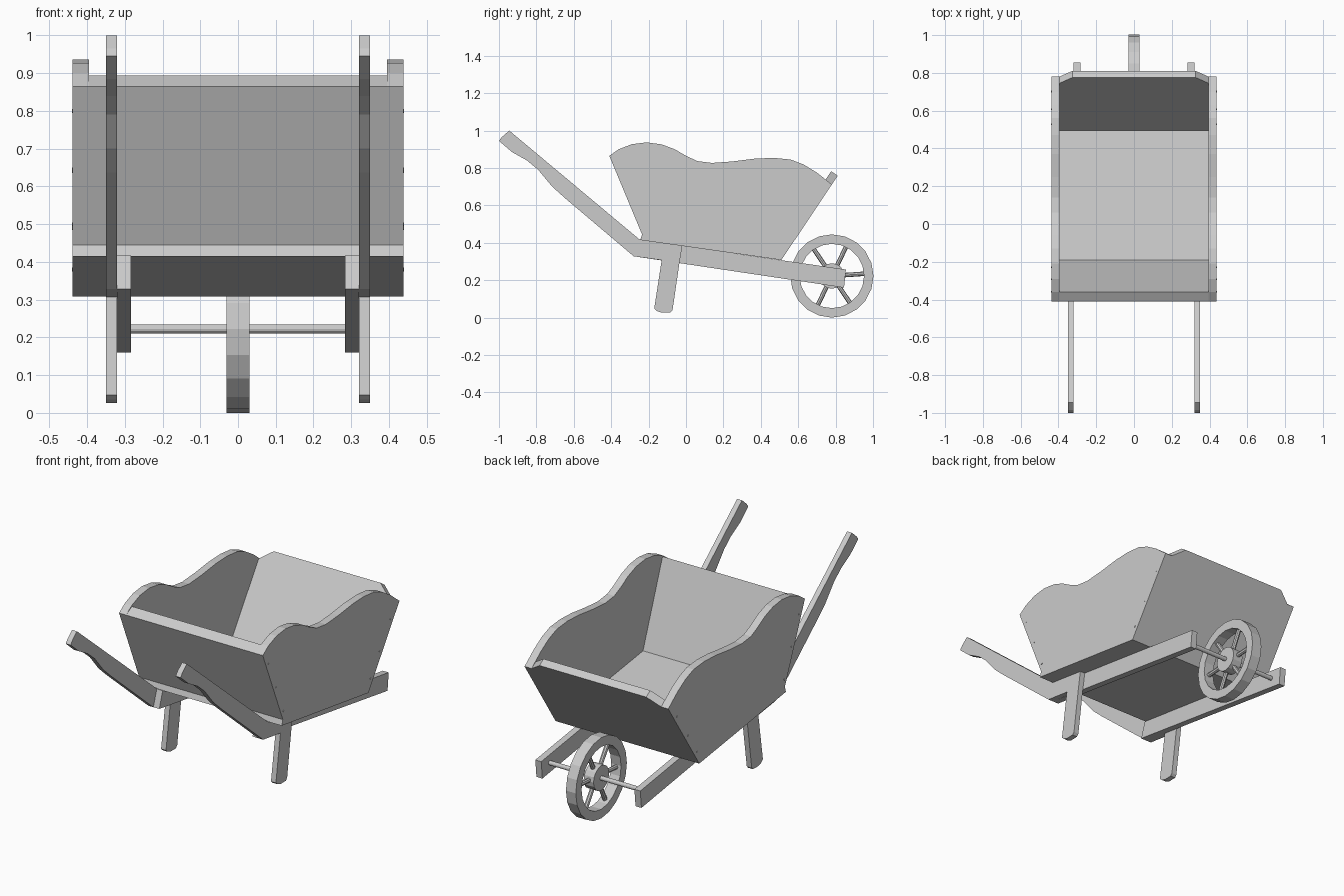
import bpy, bmesh, math
from mathutils import Vector, Matrix

if "Cube" in bpy.data.objects:
    bpy.data.objects.remove(bpy.data.objects["Cube"])


def finish(bm, name, mirror=False):
    bmesh.ops.remove_doubles(bm, verts=bm.verts, dist=1e-5)
    bmesh.ops.recalc_face_normals(bm, faces=bm.faces)
    me = bpy.data.meshes.new(name)
    bm.to_mesh(me)
    bm.free()
    ob = bpy.data.objects.new(name, me)
    bpy.context.collection.objects.link(ob)
    if mirror:
        ob.modifiers.new("Mirror", 'MIRROR')
    return ob


def prism(name, points, offset, mirror=False):
    """Extrude a flat 3D outline along an offset."""
    bm = bmesh.new()
    face = bm.faces.new([bm.verts.new(p) for p in points])
    ext = bmesh.ops.extrude_face_region(bm, geom=[face], use_keep_orig=True)
    verts = [g for g in ext['geom'] if isinstance(g, bmesh.types.BMVert)]
    bmesh.ops.translate(bm, verts=verts, vec=offset)
    return finish(bm, name, mirror)


def side_board(name, yz, x0, x1, mirror=True):
    return prism(name, [(x0, y, z) for y, z in yz], (x1 - x0, 0, 0), mirror)


def add_rod(bm, a, b, r, n):
    a, b = Vector(a), Vector(b)
    d = b - a
    mat = Matrix.Translation((a + b) / 2) @ d.to_track_quat('Z', 'Y').to_matrix().to_4x4()
    bmesh.ops.create_cone(bm, cap_ends=True, segments=n, radius1=r, radius2=r,
                          depth=d.length, matrix=mat)


# Tub: wavy side boards
side_board("tub_side", [
    (-0.235, 0.445), (-0.41, 0.865), (-0.36, 0.9), (-0.29, 0.927), (-0.21, 0.937),
    (-0.13, 0.926), (-0.06, 0.9), (0.0, 0.865), (0.06, 0.837), (0.14, 0.827),
    (0.25, 0.835), (0.37, 0.85), (0.47, 0.854), (0.56, 0.845), (0.63, 0.818),
    (0.7, 0.775), (0.78, 0.712), (0.53, 0.338)], 0.395, 0.438)

# Tub: floor and sloping back board
side_board("tub_floor", [(-0.245, 0.415), (-0.235, 0.445), (0.53, 0.338), (0.51, 0.308)],
           -0.438, 0.438, False)
side_board("tub_back", [(-0.235, 0.445), (-0.41, 0.865), (-0.36, 0.894), (-0.19, 0.439)],
           -0.395, 0.395, False)

# Tub: sloping front board with clipped upper corners
prism("tub_front", [(-0.395, 0.53, 0.338), (0.395, 0.53, 0.338), (0.395, 0.78, 0.712),
                    (0.325, 0.811, 0.759), (-0.325, 0.811, 0.759), (-0.395, 0.78, 0.712)],
      (0, -0.035, 0.0235))

# Frame rails, handles and legs
side_board("rail", [(-0.28, 0.328), (-0.25, 0.417), (0.855, 0.257), (0.845, 0.16)], 0.284, 0.32)
side_board("handle", [
    (-0.28, 0.328), (-0.645, 0.637), (-0.715, 0.7), (-0.79, 0.79), (-0.85, 0.84),
    (-0.93, 0.885), (-1.0, 0.945), (-0.985, 0.965), (-0.945, 1.0), (-0.25, 0.419),
    (-0.02, 0.383), (-0.035, 0.294)], 0.32, 0.35)
side_board("leg", [(-0.13, 0.308), (-0.035, 0.294), (-0.072, 0.04), (-0.083, 0.027),
                   (-0.13, 0.026), (-0.155, 0.035), (-0.17, 0.048)], 0.32, 0.35)

# Wheel rim
hub = Vector((0, 0.78, 0.2225))
bm = bmesh.new()
ring = [bm.verts.new(hub + Vector((x, 0, r)))
        for x, r in [(-0.03, 0.2225), (0.03, 0.2225), (0.03, 0.172), (-0.03, 0.172)]]
edges = [bm.edges.new((ring[i], ring[(i + 1) % 4])) for i in range(4)]
bmesh.ops.spin(bm, geom=ring + edges, cent=hub, axis=(1, 0, 0),
               angle=2 * math.pi, steps=20, use_merge=True)
finish(bm, "wheel_rim")

# Wheel hub, spokes and axle
bm = bmesh.new()
add_rod(bm, hub - Vector((0.03, 0, 0)), hub + Vector((0.03, 0, 0)), 0.068, 16)
finish(bm, "wheel_hub")
bm = bmesh.new()
for i in range(6):
    a = math.radians(4 + 60 * i)
    d = Vector((0, math.cos(a), math.sin(a)))
    add_rod(bm, hub + d * 0.06, hub + d * 0.178, 0.012, 8)
finish(bm, "wheel_spokes")
bm = bmesh.new()
add_rod(bm, hub - Vector((0.29, 0, 0)), hub + Vector((0.29, 0, 0)), 0.012, 12)
finish(bm, "axle")

# Nail heads along the side board edges
bm = bmesh.new()
for z in (0.49, 0.645, 0.8):
    y = -0.235 - (z - 0.445) * 0.417 + 0.025
    add_rod(bm, (0.435, y, z), (0.44, y, z), 0.005, 6)
for z in (0.38, 0.5, 0.64):
    y = 0.53 + (z - 0.338) * 0.668 - 0.03
    add_rod(bm, (0.435, y, z), (0.44, y, z), 0.005, 6)
finish(bm, "nails", True)
